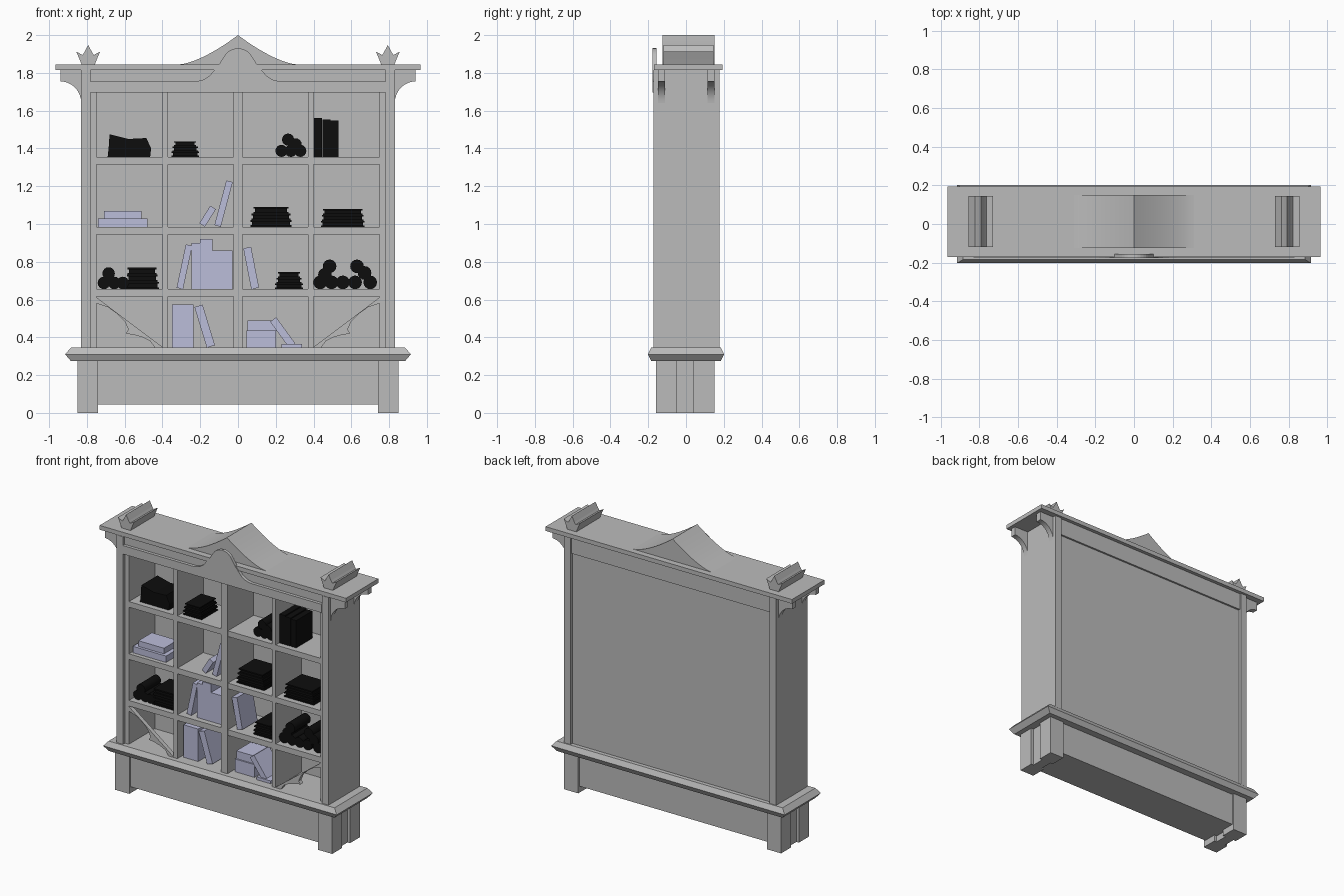
import bpy, bmesh, math, random
from mathutils import Matrix, Vector

random.seed(4)
if "Cube" in bpy.data.objects:
    bpy.data.objects.remove(bpy.data.objects["Cube"], do_unlink=True)


def material(name, colour):
    mat = bpy.data.materials.new(name)
    mat.use_nodes = True
    mat.diffuse_color = (*colour, 1)
    mat.node_tree.nodes["Principled BSDF"].inputs["Base Color"].default_value = (*colour, 1)
    return mat


grey = material("grey_wood", (0.5, 0.5, 0.5))
lavender = material("lavender_book", (0.5, 0.51, 0.7))
black = material("black_book", (0.004, 0.004, 0.004))


def finish(name, bm, mat, smooth=False):
    bmesh.ops.recalc_face_normals(bm, faces=bm.faces)
    mesh = bpy.data.meshes.new(name)
    bm.to_mesh(mesh)
    bm.free()
    mesh.materials.append(mat)
    obj = bpy.data.objects.new(name, mesh)
    bpy.context.collection.objects.link(obj)
    if smooth:
        bpy.ops.object.select_all(action="DESELECT")
        obj.select_set(True)
        bpy.context.view_layer.objects.active = obj
        bpy.ops.object.shade_smooth_by_angle(angle=math.radians(30))
    return obj


def prism(name, outline, front, back, mat=grey, smooth=False, side=1):
    """Extrude an outline in the front plane from front to back."""
    bm = bmesh.new()
    face = bm.faces.new([bm.verts.new((side * x, front, z)) for x, z in outline])
    grown = bmesh.ops.extrude_face_region(bm, geom=[face])["geom"]
    moved = [v for v in grown if isinstance(v, bmesh.types.BMVert)]
    bmesh.ops.translate(bm, verts=moved, vec=(0, back - front, 0))
    return finish(name, bm, mat, smooth)


def box(name, left, right, bottom, top, front, back, mat=grey):
    corners = [(left, bottom), (right, bottom), (right, top), (left, top)]
    return prism(name, corners, front, back, mat)


def leaning_book(name, foot, bottom, lean, width, height, front, back):
    """An upright book whose lower face edge rests on a shelf."""
    angle = math.radians(lean)
    along = Vector((math.sin(angle), math.cos(angle))) * height
    across = Vector((math.cos(angle), -math.sin(angle))) * width
    start = Vector((foot, bottom + max(0, across.y * -1)))
    prism(name, [start, start + across, start + across + along, start + along],
          front, back, lavender)


def mirrored(curve):
    return curve + [(-x, z) for x, z in reversed(curve) if x]


FLOOR, HEAD, CROWN = 0.345, 1.695, 1.845
SHELVES = [0.655, 0.985, 1.355]
FRONT, BACK = -0.15, 0.14

# Feet, recessed foot panels and skirt
box("skirt", -0.76, 0.76, 0.045, 0.28, -0.145, 0.135)
for side, label in ((1, "left"), (-1, "right")):
    inner, outer = 0.74 * side, 0.85 * side
    box("front_foot_" + label, inner, outer, 0, 0.28, -0.16, -0.05)
    box("back_foot_" + label, inner, outer, 0, 0.28, 0.04, 0.15)
    box("foot_panel_" + label, inner + 0.02 * side, outer - 0.02 * side, 0, 0.28, -0.05, 0.04)

# Base moulding with a pointed edge
bm = bmesh.new()
rings = []
for inset, z in ((0.03, 0.275), (0, 0.31), (0.03, FLOOR)):
    x, y = 0.915 - inset, 0.202 - inset * 0.6
    rings.append([bm.verts.new((x * i, y * j, z)) for i, j in ((-1, -1), (1, -1), (1, 1), (-1, 1))])
for low, high in zip(rings, rings[1:]):
    for i in range(4):
        k = (i + 1) % 4
        bm.faces.new((low[i], low[k], high[k], high[i]))
bm.faces.new(rings[0])
bm.faces.new(rings[-1])
finish("base_moulding", bm, grey)

# Carcass
box("back_panel", -0.79, 0.79, FLOOR, HEAD, BACK, BACK + 0.015)
for side, label in ((1, "left"), (-1, "right")):
    box("side_wall_" + label, 0.78 * side, 0.83 * side, FLOOR, 1.815, -0.173, 0.177)
    box("inner_stile_" + label, 0.75 * side, 0.78 * side, FLOOR, HEAD, FRONT, BACK)
    box("divider_" + label, 0.37 * side, 0.4 * side, FLOOR, HEAD, FRONT, BACK)
box("center_divider", -0.025, 0.025, FLOOR, HEAD, FRONT - 0.004, BACK)
for number, top in enumerate(SHELVES):
    box("shelf_%d" % number, -0.75, 0.75, top - 0.04, top, FRONT + 0.001, BACK)

# Header, its raised front frame and the crown board
box("header", -0.78, 0.78, HEAD, 1.815, -0.155, 0.168)
dome = [(0.085 * math.cos(a), CROWN + 0.085 * math.sin(a))
        for a in (math.radians(d) for d in range(30, 91, 12))]
frame = [(0.78, HEAD), (0.78, 1.755), (0.22, 1.755), (0.18, 1.765), (0.15, 1.785),
         (0.125, 1.815), (0.1, CROWN)] + dome
prism("header_frame", mirrored(frame + [(0, 1.932)]), -0.177, -0.155)
box("crown_board", -0.965, 0.965, 1.815, CROWN, -0.17, 0.193)

# Sweeping pediment
steps = 14
sweep = [(0.31 * (1 - i / steps), CROWN + 0.155 * (i / steps) ** 1.5) for i in range(steps + 1)]
prism("pediment", mirrored(sweep), -0.125, 0.15, smooth=True)

# Finials, side brackets and corner braces
finial = [(0.035, CROWN), (0.045, 1.87), (0.063, 1.912), (0.03, 1.895), (0.02, 1.91), (0, 1.948)]
bracket = [(0.825, 1.815), (0.94, 1.815)] + [
    (0.94 - 0.11 * math.cos(a), 1.64 + 0.115 * math.sin(a))
    for a in (math.radians(d) for d in range(90, -1, -10))] + [(0.825, 1.64)]
brace = [(0.75, 0.612), (0.395, FLOOR), (0.44, FLOOR), (0.465, 0.38), (0.505, 0.4), (0.55, 0.413),
         (0.595, 0.42), (0.58, 0.44), (0.6, 0.485), (0.64, 0.525), (0.69, 0.56), (0.75, 0.58)]
for side, label in ((1, "left"), (-1, "right")):
    prism("finial_" + label, [(x + 0.793, z) for x, z in mirrored(finial)], -0.12, 0.145, side=side)
    prism("front_bracket_" + label, bracket, -0.148, -0.11, smooth=True, side=side)
    prism("back_bracket_" + label, bracket, 0.113, 0.152, smooth=True, side=side)
    prism("corner_brace_" + label, brace, FRONT, FRONT + 0.03, side=side)

# Lavender books, standing and leaning
low, middle, high = FLOOR, SHELVES[0], SHELVES[1]
for foot, bottom, lean, width, height in (
        (-0.35, low, 0, 0.115, 0.23), (-0.165, low, -17, 0.045, 0.225),
        (0.27, low, -36, 0.04, 0.17),
        (-0.325, middle, 12, 0.035, 0.235), (-0.245, middle, 0, 0.045, 0.245),
        (-0.2, middle, 0, 0.065, 0.265), (-0.135, middle, 0, 0.105, 0.205),
        (0.07, middle, -11, 0.042, 0.22),
        (-0.205, high, 32, 0.035, 0.11), (-0.125, high, 15, 0.035, 0.245)):
    leaning_book("standing_book", foot, bottom, lean, width, height, -0.11, 0.06)

# Lavender books lying flat
box("flat_book_low", -0.74, -0.48, high, high + 0.045, -0.12, 0.06, lavender)
box("flat_book_high", -0.71, -0.51, high + 0.045, high + 0.085, -0.1, 0.05, lavender)
box("flat_book_small", 0.23, 0.34, low, low + 0.02, -0.12, 0.02, lavender)
box("stacked_book_low", 0.045, 0.2, low, low + 0.09, -0.1, 0.06, lavender)
box("stacked_book_high", 0.05, 0.21, low + 0.09, low + 0.145, -0.09, 0.07, lavender)


def book_stack(left, right, bottom, top):
    """Black books lying flat: covers overhang the narrower pages."""
    count = max(2, round((top - bottom) / 0.033))
    thick = (top - bottom) / count
    for i in range(count):
        trim = 0.02 * i / count + random.uniform(0, 0.01)
        z, l, r = bottom + i * thick, left + trim, right - trim
        box("book_pages", l + 0.008, r - 0.008, z, z + thick, -0.1, 0.06, black)
        for lift in (0, thick * 0.75):
            box("book_cover", l, r, z + lift, z + lift + thick * 0.25, -0.11, 0.07, black)


def scrolls(spots, bottom, radius=0.033):
    """Black rolled scrolls running from front to back."""
    for x, rise in spots:
        bm = bmesh.new()
        turn = Matrix.Translation((x, -0.02, bottom + radius + rise)) @ Matrix.Rotation(math.pi / 2, 4, "X")
        bmesh.ops.create_cone(bm, cap_ends=True, segments=16, radius1=radius, radius2=radius,
                              depth=0.18, matrix=turn)
        finish("scroll", bm, black, True)


top_shelf = SHELVES[2]
book_stack(-0.355, -0.205, top_shelf, top_shelf + 0.083)
book_stack(0.065, 0.285, high, high + 0.105)
book_stack(0.43, 0.68, high, high + 0.095)
book_stack(-0.6, -0.415, middle, middle + 0.115)
book_stack(0.195, 0.345, middle, middle + 0.09)

# Sagging pile on the top shelf
prism("sagging_pile", [(-0.69, top_shelf), (-0.465, top_shelf), (-0.46, 1.4), (-0.485, 1.455),
                       (-0.58, 1.45), (-0.68, 1.475), (-0.685, 1.4)], -0.11, 0.07, black)

# Upright black books on the top shelf
for i in range(3):
    left = 0.403 + i * 0.044
    box("upright_book", left, left + 0.042, top_shelf, 1.56 - i * 0.006, -0.11, 0.07, black)

scrolls(((0.23, 0), (0.28, 0), (0.33, 0), (0.305, 0.035), (0.265, 0.06)), top_shelf, 0.032)
scrolls(((-0.71, 0), (-0.655, 0), (-0.61, 0), (-0.685, 0.05)), middle)
scrolls(((0.435, 0), (0.495, 0), (0.555, 0), (0.62, 0), (0.7, 0), (0.46, 0.04),
         (0.485, 0.085), (0.63, 0.085), (0.67, 0.05)), middle, 0.036)
